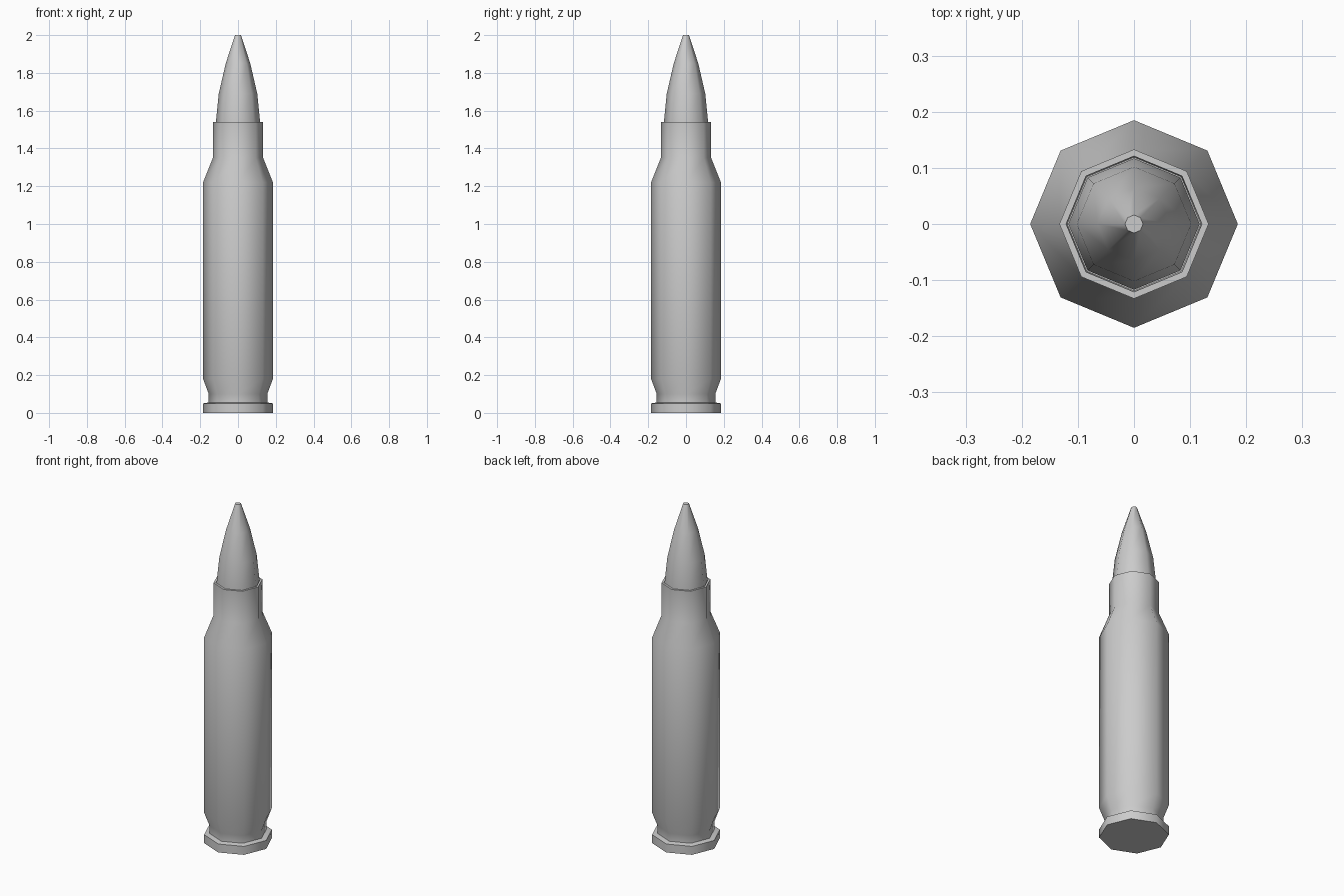
import bpy, bmesh, math

if "Cube" in bpy.data.objects:
    bpy.data.objects.remove(bpy.data.objects["Cube"])

SIDES = 8


def lathe(name, profile):
    """Revolve (radius, z) points into a capped eight-sided solid."""
    bm = bmesh.new()
    rings = []
    for r, z in profile:
        rings.append([bm.verts.new((r * math.cos(2 * math.pi * i / SIDES),
                                    r * math.sin(2 * math.pi * i / SIDES), z))
                      for i in range(SIDES)])
    for a, b in zip(rings, rings[1:]):
        for i in range(SIDES):
            j = (i + 1) % SIDES
            bm.faces.new((a[i], a[j], b[j], b[i]))
    bm.faces.new(rings[0][::-1])
    bm.faces.new(rings[-1])
    mesh = bpy.data.meshes.new(name)
    bm.to_mesh(mesh)
    bm.free()
    obj = bpy.data.objects.new(name, mesh)
    bpy.context.collection.objects.link(obj)
    bpy.ops.object.select_all(action='DESELECT')
    obj.select_set(True)
    bpy.context.view_layer.objects.active = obj
    bpy.ops.object.shade_smooth_by_angle(angle=math.radians(50))
    return obj


# Case: base flange, extractor groove, body, shoulder, neck and inner lip
lathe("case", [(0.185, 0), (0.185, 0.05), (0.155, 0.055), (0.155, 0.10),
               (0.185, 0.18), (0.185, 1.22), (0.133, 1.35), (0.133, 1.54),
               (0.121, 1.54), (0.119, 1.50)])

# Pointed tip seated in the neck
lathe("tip", [(0.117, 1.50), (0.117, 1.54), (0.102, 1.69),
              (0.065, 1.85), (0.016, 2.0)])
